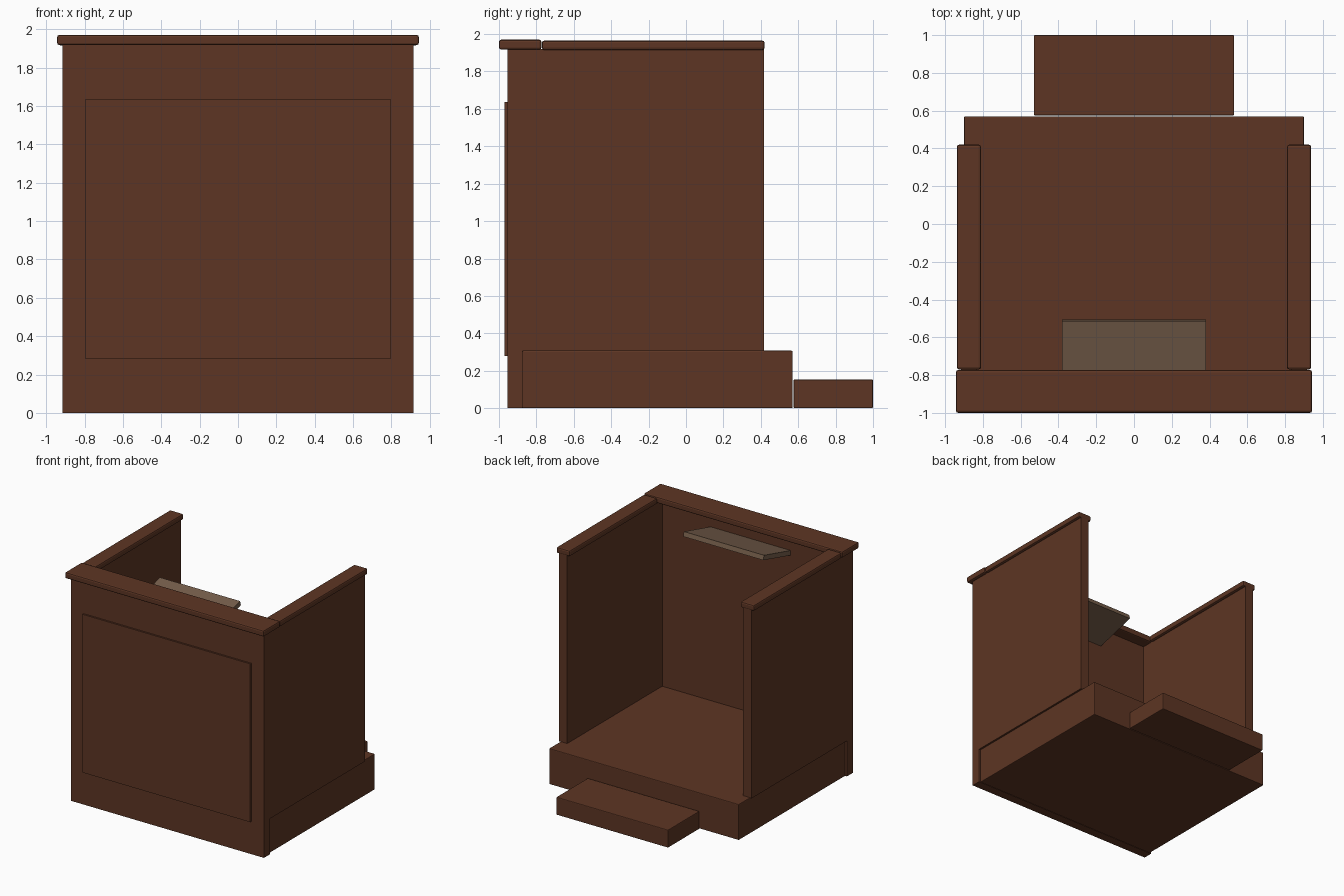
import bpy
import math

old = bpy.data.objects.get("Cube")
if old:
    bpy.data.objects.remove(old, do_unlink=True)


def material(name, rgb):
    mat = bpy.data.materials.new(name)
    mat.use_nodes = True
    color = (*rgb, 1.0)
    mat.diffuse_color = color
    bsdf = mat.node_tree.nodes["Principled BSDF"]
    bsdf.inputs["Base Color"].default_value = color
    bsdf.inputs["Roughness"].default_value = 0.6
    return mat


dark_wood = material("dark brown wood", (0.11, 0.036, 0.017))
tan_wood = material("tan wood", (0.18, 0.112, 0.07))


def box(name, x, y, z, bevel=0.0, mat=dark_wood, tilt=0.0):
    """Box from (min, max) ranges, with optional edge bevel and tilt about x."""
    ranges = (x, y, z)
    bpy.ops.mesh.primitive_cube_add(size=1, location=[(a + b) / 2 for a, b in ranges])
    obj = bpy.context.object
    obj.name = name
    obj.scale = [b - a for a, b in ranges]
    bpy.ops.object.transform_apply(location=False, rotation=False, scale=True)
    obj.rotation_euler.x = tilt
    obj.data.materials.append(mat)
    if bevel:
        mod = obj.modifiers.new("edge bevel", "BEVEL")
        mod.width = bevel
        mod.segments = 2
    return obj


# Floor platform and rear step
box("platform", (-0.9, 0.9), (-0.875, 0.57), (0, 0.307), 0.006)
box("rear_step", (-0.53, 0.53), (0.575, 1.0), (0, 0.153), 0.006)

# Front wall with raised panel and top rail
box("front_wall", (-0.915, 0.915), (-0.955, -0.875), (0, 1.92))
box("front_raised_panel", (-0.795, 0.795), (-0.97, -0.95), (0.28, 1.637))
box("front_top_rail", (-0.943, 0.943), (-1.0, -0.773), (1.917, 1.97), 0.012)

# Side walls and their top rails
for side, s in (("left", 1), ("right", -1)):
    box(side + "_wall", sorted((s * 0.835, s * 0.915)), (-0.875, 0.417), (0.305, 1.92))
    box(side + "_top_rail", sorted((s * 0.81, s * 0.938)), (-0.77, 0.42), (1.915, 1.965), 0.012)

# Tilted reading shelf behind the front wall
box("reading_shelf", (-0.38, 0.38), (-0.883, -0.503), (1.802, 1.842),
    mat=tan_wood, tilt=math.radians(15))
